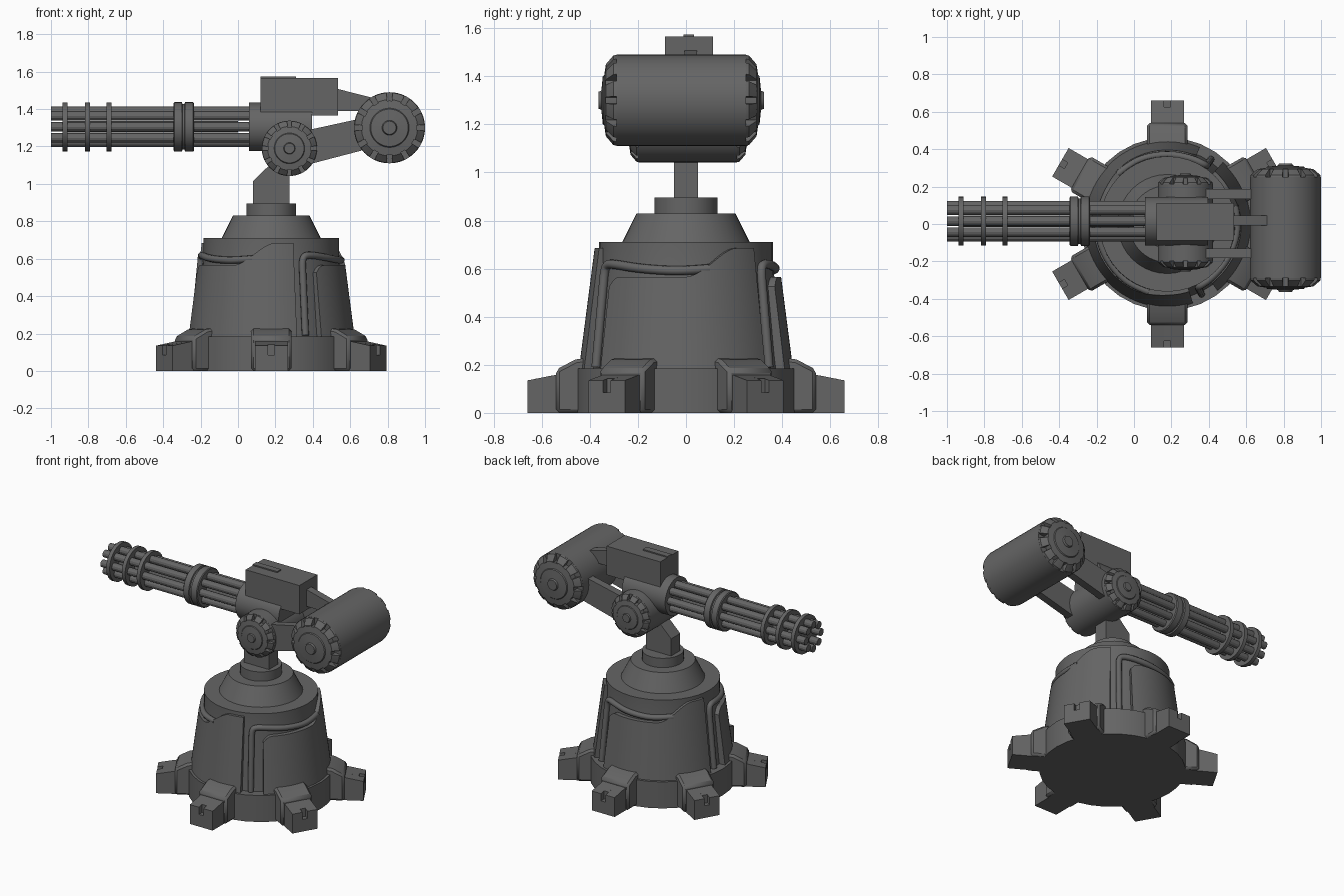
import bpy, bmesh
from math import radians, sin, cos, pi
from mathutils import Matrix, Vector

if "Cube" in bpy.data.objects:
    bpy.data.objects.remove(bpy.data.objects["Cube"])

CX = 0.178                       # axis of the pedestal
GUN = Vector((0, 0.015, 1.305))  # axis of the barrel cluster

# Dark gunmetal grey for every part
DARK = bpy.data.materials.new("dark_grey")
DARK.diffuse_color = (.13, .13, .13, 1)
DARK.use_nodes = True
DARK.node_tree.nodes["Principled BSDF"].inputs["Base Color"].default_value = DARK.diffuse_color


def finish(name, bm, matrix=Matrix(), bevel=0):
    bmesh.ops.remove_doubles(bm, verts=bm.verts, dist=1e-5)
    bmesh.ops.recalc_face_normals(bm, faces=bm.faces)
    me = bpy.data.meshes.new(name)
    bm.to_mesh(me)
    bm.free()
    me.materials.append(DARK)
    ob = bpy.data.objects.new(name, me)
    ob.matrix_world = matrix
    bpy.context.collection.objects.link(ob)
    if bevel:
        m = ob.modifiers.new("bevel", 'BEVEL')
        m.width, m.segments = bevel, 1
    return ob


def sweep(bm, profile, a0, a1, n):
    """Turn a closed (r, z) profile, which may vary with the angle, through a sector."""
    rings = []
    for i in range(n + 1):
        a = a0 + (a1 - a0) * i / n
        rings.append([bm.verts.new((r * cos(a), r * sin(a), z)) for r, z in profile(a)])
    for p, q in zip(rings, rings[1:]):
        for j in range(len(p)):
            k = (j + 1) % len(p)
            bm.faces.new((p[j], p[k], q[k], q[j]))
    bm.faces.new(rings[0])
    bm.faces.new(rings[-1])


def lathe(name, pts, matrix, n=40):
    """Full revolution of an open (r, z) profile whose ends lie on the axis."""
    bm = bmesh.new()
    pts = [(0, pts[0][1])] + pts + [(0, pts[-1][1])]
    rings = []
    for r, z in pts:
        count = n if r else 1
        rings.append([bm.verts.new((r * cos(2 * pi * i / n), r * sin(2 * pi * i / n), z))
                      for i in range(count)])
    for p, q in zip(rings, rings[1:]):
        for i in range(n):
            k = (i + 1) % n
            f = [p[i % len(p)], p[k % len(p)], q[k % len(q)], q[i % len(q)]]
            bm.faces.new(list(dict.fromkeys(f)))
    return finish(name, bm, matrix)


def prism(bm, pts, y0, y1):
    """Extrude an (x, z) outline between two y values."""
    a = [bm.verts.new((x, y0, z)) for x, z in pts]
    b = [bm.verts.new((x, y1, z)) for x, z in pts]
    bm.faces.new(a)
    bm.faces.new(b[::-1])
    for i in range(len(a)):
        k = (i + 1) % len(a)
        bm.faces.new((a[i], b[i], b[k], a[k]))


def block(name, pts, y0, y1, matrix=Matrix(), bevel=0):
    bm = bmesh.new()
    prism(bm, pts, y0, y1)
    return finish(name, bm, matrix, bevel)


PED = Matrix.Translation((CX, 0, 0))

# Pedestal: foot disc, inner cone, turntable
lathe("foot_disc", [(.463, 0), (.463, .185)], PED, 32)
lathe("inner_cone", [(.405, .18), (.362, .62), (.362, .71)], PED)
lathe("turntable", [(.265, .70), (.265, .71), (.205, .83), (.132, .83), (.132, .895)], PED)


# Armour plates with a swooping top edge, and pipes in the gaps
def plate_profile(start):
    def prof(a):
        t = (a - start) * 180 / pi
        s = min(max((t - 52) / 35, 0), 1)
        top = .565 + .12 * s * s * (3 - 2 * s)
        if t < 8:
            top -= .04 * (1 - t / 8) ** 2
        out = lambda z: .445 - (z - .185) * .13
        return [(out(.18), .18), (out(top), top), (out(top) - .04, top), (out(.18) - .04, .18)]
    return prof


PIPE = [(-11, .19), (-11, .35), (-11, .5), (-11, .6), (-7, .62), (2, .617),
        (20, .602), (40, .592), (55, .592), (68, .60)]
for i in range(3):
    start = radians(-53 + 120 * i)
    bm = bmesh.new()
    sweep(bm, plate_profile(start), start, start + radians(101), 36)
    finish(f"armour_plate_{i}", bm, PED)
    cu = bpy.data.curves.new(f"pipe_{i}", 'CURVE')
    cu.dimensions, cu.bevel_depth, cu.bevel_resolution = '3D', .019, 3
    cu.use_fill_caps = True
    cu.materials.append(DARK)
    sp = cu.splines.new('NURBS')
    sp.points.add(len(PIPE) - 1)
    for p, (d, z) in zip(sp.points, PIPE):
        a, r = start + radians(d), .417 - .043 * min((z - .185) / .435, 1)
        p.co = (CX + r * cos(a), r * sin(a), z, 1)
    sp.order_u, sp.use_endpoint_u, sp.resolution_u = 3, True, 6
    bpy.context.collection.objects.link(bpy.data.objects.new(f"pipe_{i}", cu))

# Six feet: a stepped block and a slotted toe
for i in range(6):
    m = PED @ Matrix.Rotation(radians(30 + 60 * i), 4, 'Z')
    block(f"foot_block_{i}", [(.36, 0), (.54, 0), (.54, .18), (.46, .222), (.36, .236)],
          -.108, .108, m, .014)
    bm = bmesh.new()
    side = [(.48, 0), (.66, 0), (.66, .135), (.48, .17)]
    slot = [(.48, 0), (.66, 0), (.66, .085), (.625, .085), (.625, .142), (.48, .17)]
    prism(bm, side, -.088, -.018)
    prism(bm, slot, -.018, .018)
    prism(bm, side, .018, .088)
    finish(f"foot_toe_{i}", bm, m)

# Neck leaning into the elbow
block("neck", [(.08, .89), (.275, .89), (.275, 1.15), (.22, 1.15), (.08, 1.015)], -.05, .05)


# Drums across the gun, with notched end caps
def drum(name, x, y, z, R, half):
    k = R / .19
    mid = Matrix.Translation((x, y, z))
    lathe(name, [(R, -half), (R, half)], mid @ Matrix.Rotation(-pi / 2, 4, 'X'), 48)
    for s, tag in ((1, "rear"), (-1, "front")):
        m = mid @ Matrix.Rotation(-s * pi / 2, 4, 'X') @ Matrix.Translation((0, 0, half)) \
            @ Matrix.Diagonal((k, k, k, 1))
        lathe(f"{name}_cap_{tag}", [(.145, -.005), (.145, .044), (.105, .05), (.1, .056),
                                    (.04, .062), (.035, .074)], m, 36)
        bm = bmesh.new()
        tooth = [(.12, -.005), (.19, -.005), (.187, .012), (.15, .0435), (.145, .0438), (.12, .045)]
        for i in range(12):
            a = radians(30 * i)
            sweep(bm, lambda _: tooth, a + radians(5), a + radians(25), 4)
        finish(f"{name}_teeth_{tag}", bm, m)


drum("elbow_drum", .275, .008, 1.19, .148, .205)
drum("ammo_drum", .81, -.02, 1.30, .19, .27)

# Arms from elbow and housing to the ammo drum
ARM = [(.3, 1.275), (.385, 1.29), (.66, 1.35), (.75, 1.3), (.66, 1.178), (.4, 1.11), (.3, 1.12)]
block("side_arm_left", ARM, -.182, -.13)
block("side_arm_right", ARM, .135, .188)
block("feed_arm", [(.5, 1.515), (.535, 1.507), (.76, 1.45), (.76, 1.39), (.5, 1.39)], -.007, .045)


# Housing box and its sight rail
def box(name, x0, x1, y0, y1, z0, z1):
    block(name, [(x0, z0), (x1, z0), (x1, z1), (x0, z1)], y0, y1)


box("housing", .12, .535, -.087, .113, 1.365, 1.566)
box("sight_rail", .12, .31, -.01, .034, 1.56, 1.574)

# Rotary barrels along -x: receiver, tubes, clamps
AX = Matrix.Translation(GUN) @ Matrix.Rotation(-pi / 2, 4, 'Y')
lathe("receiver", [(.13, -.395), (.13, -.06)], AX)
lathe("spindle", [(.03, 0), (.03, .93)], AX, 12)
for i in range(8):
    a = i * pi / 4
    lathe(f"barrel_{i}", [(.025, -.06), (.025, 1.0)],
          AX @ Matrix.Translation((.083 * cos(a), .083 * sin(a), 0)), 12)
for i, x in enumerate((.69, .805, .925)):
    lathe(f"barrel_ring_{i}", [(.131, x - .013), (.131, x + .013)], AX, 32)
lathe("barrel_clamp", [(.126, .235), (.132, .24), (.132, .283), (.122, .286), (.122, .297),
                       (.132, .3), (.132, .34), (.126, .345)], AX)

# Smooth shading with sharp edges kept
for ob in bpy.context.collection.objects:
    ob.select_set(ob.type == 'MESH')
bpy.context.view_layer.objects.active = bpy.data.objects["foot_disc"]
bpy.ops.object.shade_smooth_by_angle(angle=radians(25))
